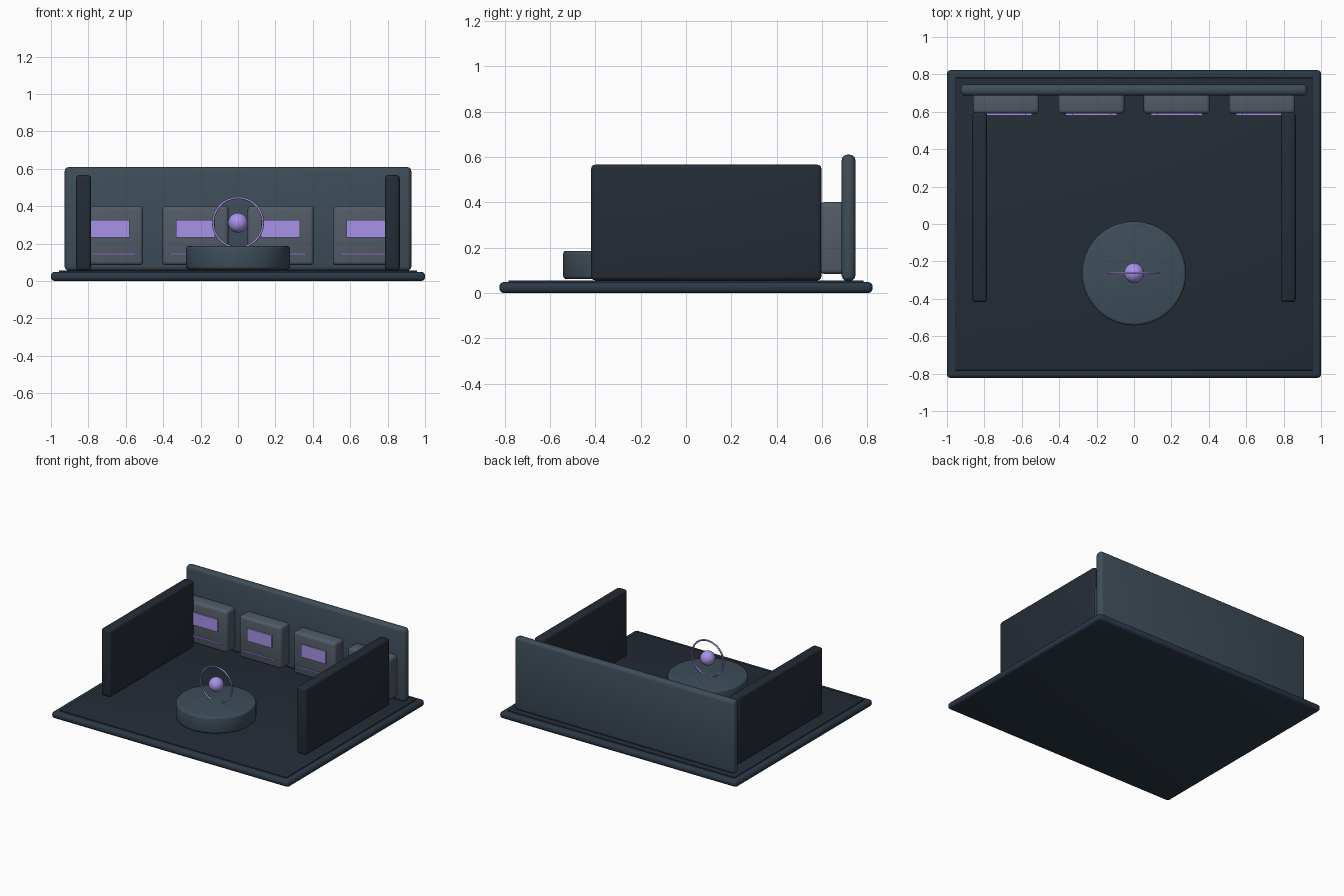
import bpy, math

if "Cube" in bpy.data.objects:
    bpy.data.objects.remove(bpy.data.objects["Cube"])


def material(name, r, g, b):
    m = bpy.data.materials.new(name)
    m.diffuse_color = (r, g, b, 1)
    m.use_nodes = True
    m.node_tree.nodes["Principled BSDF"].inputs["Base Color"].default_value = m.diffuse_color
    return m


NAVY = material("navy", 0.024, 0.040, 0.062)
DARK = material("dark", 0.018, 0.025, 0.037)
SLATE = material("slate", 0.048, 0.075, 0.100)
STEEL = material("steel", 0.085, 0.105, 0.135)
GLOW = material("glow", 0.39, 0.29, 0.80)


def finish(name, mat, bevel=0.0, segments=3):
    o = bpy.context.object
    o.name = name
    o.data.materials.append(mat)
    if bevel:
        m = o.modifiers.new("bevel", 'BEVEL')
        m.width, m.segments = bevel, segments
        m.limit_method = 'ANGLE'
        bpy.ops.object.modifier_apply(modifier=m.name)
    bpy.ops.object.shade_smooth_by_angle(angle=math.radians(40))
    return o


def box(name, lo, hi, mat, bevel=0.0):
    bpy.ops.mesh.primitive_cube_add(size=1, location=[(a + b) / 2 for a, b in zip(lo, hi)])
    bpy.context.object.scale = [b - a for a, b in zip(lo, hi)]
    bpy.ops.object.transform_apply(location=False, rotation=False, scale=True)
    return finish(name, mat, bevel)


# Base slab and inset floor panel
box("base", (-1, -0.823, 0), (1, 0.823, 0.049), NAVY, 0.02)
box("floor_panel", (-0.957, -0.782, 0.04), (0.957, 0.782, 0.056), DARK, 0.003)

# Back wall and the two side walls
box("back_wall", (-0.927, 0.686, 0.053), (0.927, 0.747, 0.61), SLATE, 0.025)
for side, label in ((-1, "left"), (1, "right")):
    xs = sorted((side * 0.785, side * 0.865))
    box(label + "_wall", (xs[0], -0.418, 0.056), (xs[1], 0.597, 0.566), DARK, 0.018)

# Row of consoles with a screen and a light strip each
for i in range(4):
    x = (i - 1.5) * 0.456
    n = str(i + 1)
    box("console_" + n, (x - 0.177, 0.59, 0.084), (x + 0.177, 0.71, 0.401), STEEL, 0.02)
    box("screen_" + n, (x - 0.104, 0.581, 0.231), (x + 0.104, 0.598, 0.327), GLOW)
    box("light_strip_" + n, (x - 0.138, 0.579, 0.14), (x + 0.138, 0.595, 0.149), GLOW)

# Round pedestal
bpy.ops.mesh.primitive_cylinder_add(vertices=64, radius=0.278, depth=0.125,
                                    location=(0, -0.264, 0.124))
finish("pedestal", SLATE, 0.015)

# Floating orb with an upright ring around it
bpy.ops.mesh.primitive_uv_sphere_add(segments=32, ring_count=16, radius=0.053,
                                     location=(0, -0.262, 0.311))
finish("orb", GLOW)
bpy.ops.mesh.primitive_torus_add(major_radius=0.133, minor_radius=0.006,
                                 major_segments=64, minor_segments=10,
                                 location=(0, -0.262, 0.311),
                                 rotation=(math.pi / 2, 0, 0))
finish("ring", GLOW)
